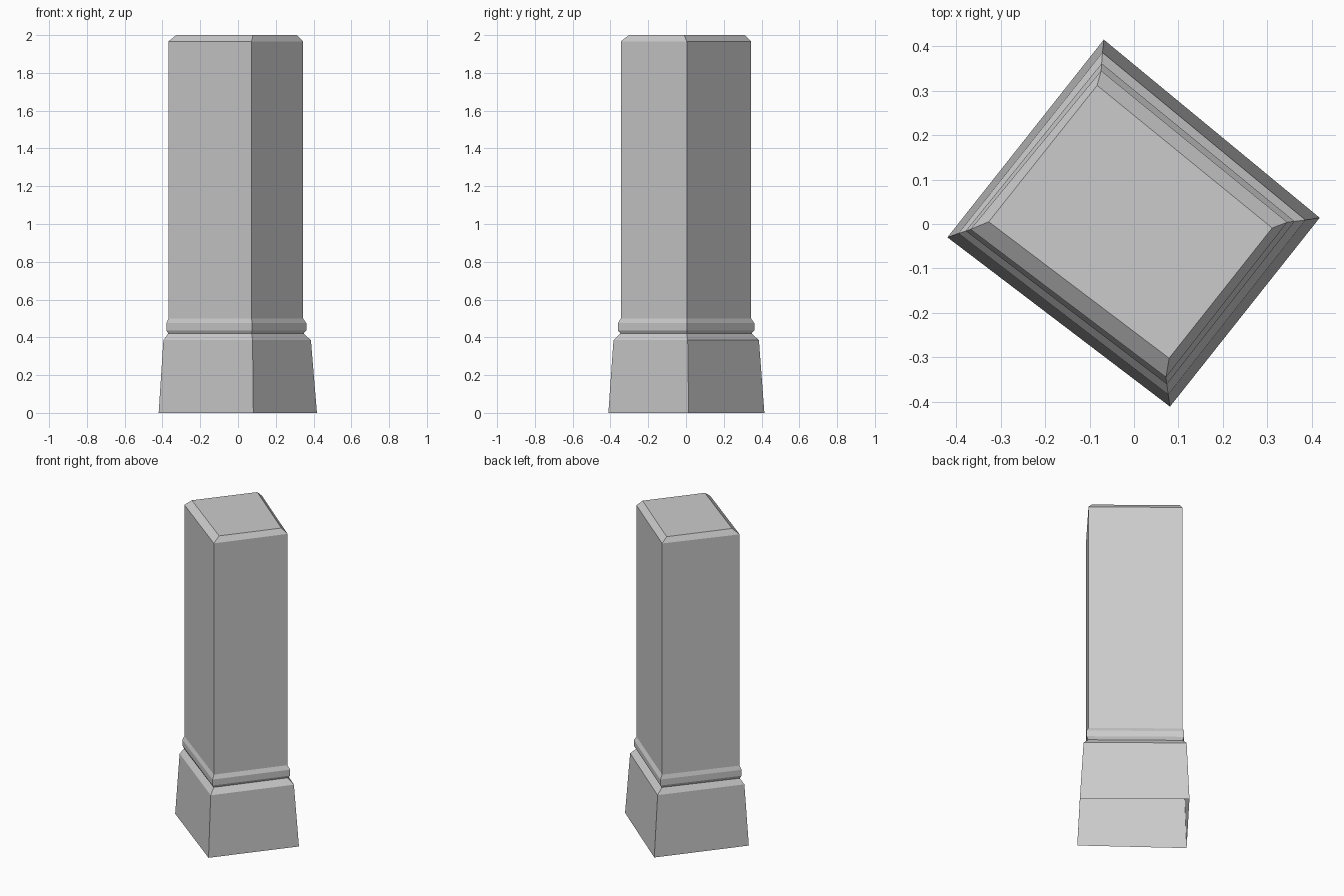
import bpy, bmesh

if "Cube" in bpy.data.objects:
    bpy.data.objects.remove(bpy.data.objects["Cube"])

# Four-cornered cross-sections (left, back, right, front), slightly irregular
foot = [(-0.42, -0.03), (-0.068, 0.415), (0.418, 0.014), (0.081, -0.411)]
shoulder = [(-0.395, -0.021), (-0.071, 0.386), (0.386, 0.009), (0.077, -0.384)]
shaft = [(-0.368, -0.012), (-0.074, 0.345), (0.345, 0.004), (0.072, -0.345)]
crown = [(-0.327, 0.005), (-0.083, 0.312), (0.311, -0.009), (0.079, -0.302)]


def bead(t):
    """Cross-section between the shaft (0) and the shoulder (1)."""
    return [(a + (c - a) * t, b + (d - b) * t)
            for (a, b), (c, d) in zip(shaft, shoulder)]


# Plinth, neck, bead moulding, shaft and chamfered top
levels = [
    (0.0, foot), (0.385, shoulder), (0.42, bead(0.05)), (0.437, bead(0.4)),
    (0.475, bead(0.4)), (0.50, shaft), (1.967, shaft), (2.0, crown),
]

bm = bmesh.new()
rings = [[bm.verts.new((x, y, z)) for x, y in pts] for z, pts in levels]
for low, high in zip(rings, rings[1:]):
    for i in range(4):
        j = (i + 1) % 4
        bm.faces.new((low[i], low[j], high[j], high[i]))
# Flat top; the underside stays open
bm.faces.new(rings[-1])
bmesh.ops.recalc_face_normals(bm, faces=bm.faces)
if bm.faces[:][-1].normal.z < 0:
    bmesh.ops.reverse_faces(bm, faces=bm.faces)

mesh = bpy.data.meshes.new("stone_pillar")
bm.to_mesh(mesh)
bm.free()
pillar = bpy.data.objects.new("stone_pillar", mesh)
bpy.context.collection.objects.link(pillar)
